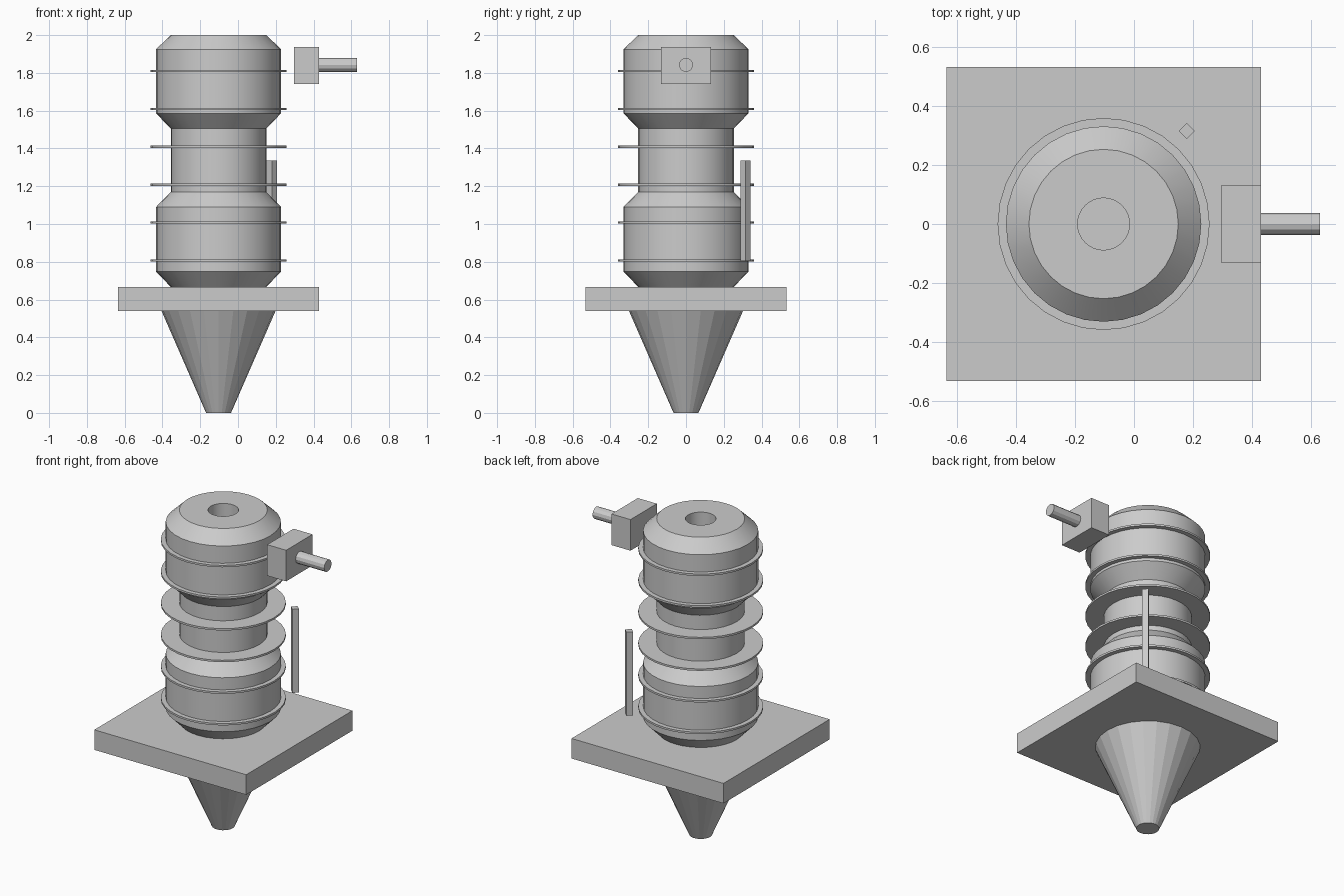
import bpy, bmesh, math
from mathutils import Matrix, Vector

if "Cube" in bpy.data.objects:
    bpy.data.objects.remove(bpy.data.objects["Cube"])

AXIS_X = -0.103  # column axis

grey = bpy.data.materials.new("plain grey")
grey.diffuse_color = (0.6, 0.6, 0.6, 1)
grey.use_nodes = True
grey.node_tree.nodes["Principled BSDF"].inputs["Base Color"].default_value = grey.diffuse_color


def finish(name, bm, loc, smooth=False):
    bmesh.ops.recalc_face_normals(bm, faces=bm.faces)
    me = bpy.data.meshes.new(name)
    bm.to_mesh(me)
    bm.free()
    me.materials.append(grey)
    ob = bpy.data.objects.new(name, me)
    ob.location = loc
    bpy.context.collection.objects.link(ob)
    if smooth:
        bpy.ops.object.select_all(action='DESELECT')
        ob.select_set(True)
        bpy.context.view_layer.objects.active = ob
        bpy.ops.object.shade_smooth_by_angle(angle=math.radians(20))
    return ob


def box(name, lo, hi):
    lo, hi = Vector(lo), Vector(hi)
    bm = bmesh.new()
    bmesh.ops.create_cube(bm, size=1, matrix=Matrix.Diagonal((*(hi - lo), 1)))
    return finish(name, bm, (lo + hi) / 2)


def cone(name, sides, r_low, r_high, length, loc, rot=None, smooth=False):
    bm = bmesh.new()
    bmesh.ops.create_cone(bm, cap_ends=True, segments=sides, radius1=r_low,
                          radius2=r_high, depth=length, matrix=rot or Matrix())
    return finish(name, bm, loc, smooth)


def lathe(name, profile, sides, loc):
    """Revolve a closed (radius, height) profile around z."""
    bm = bmesh.new()
    loops = [[bm.verts.new((r * math.cos(math.tau * i / sides),
                            r * math.sin(math.tau * i / sides), z))
              for i in range(sides)] for r, z in profile]
    for a, b in zip(loops, loops[1:] + loops[:1]):
        for i in range(sides):
            j = (i + 1) % sides
            bm.faces.new((a[i], a[j], b[j], b[i]))
    return finish(name, bm, loc, True)


# Hollow column: two wide drums joined by a narrow neck
lathe("column", [(0.088, 0.667), (0.253, 0.667), (0.331, 0.748), (0.331, 1.09),
                 (0.253, 1.17), (0.253, 1.505), (0.331, 1.586), (0.331, 1.925),
                 (0.253, 2.0), (0.088, 2.0)], 32, (AXIS_X, 0, 0))

# Six thin fins, evenly spaced up the column
for k in range(6):
    z = 0.807 + 0.2005 * k
    lathe(f"fin_{k + 1}", [(0.24, z - 0.006), (0.359, z - 0.006),
                           (0.359, z + 0.006), (0.24, z + 0.006)], 32, (AXIS_X, 0, 0))

# Square mounting plate and tapered nozzle under it
box("mounting_plate", (-0.635, -0.532, 0.54), (0.43, 0.532, 0.667))
cone("nozzle", 24, 0.066, 0.302, 0.54, (AXIS_X, 0, 0.27))

# Loose four-sided rod behind the column
cone("square_rod", 4, 0.027, 0.027, 0.53, (0.179, 0.315, 1.07))

# Side block with a round pin
box("side_block", (0.297, -0.132, 1.74), (0.43, 0.132, 1.937))
cone("side_pin", 12, 0.037, 0.037, 0.2, (0.53, 0, 1.842),
     Matrix.Rotation(math.pi / 2, 4, 'Y'))
